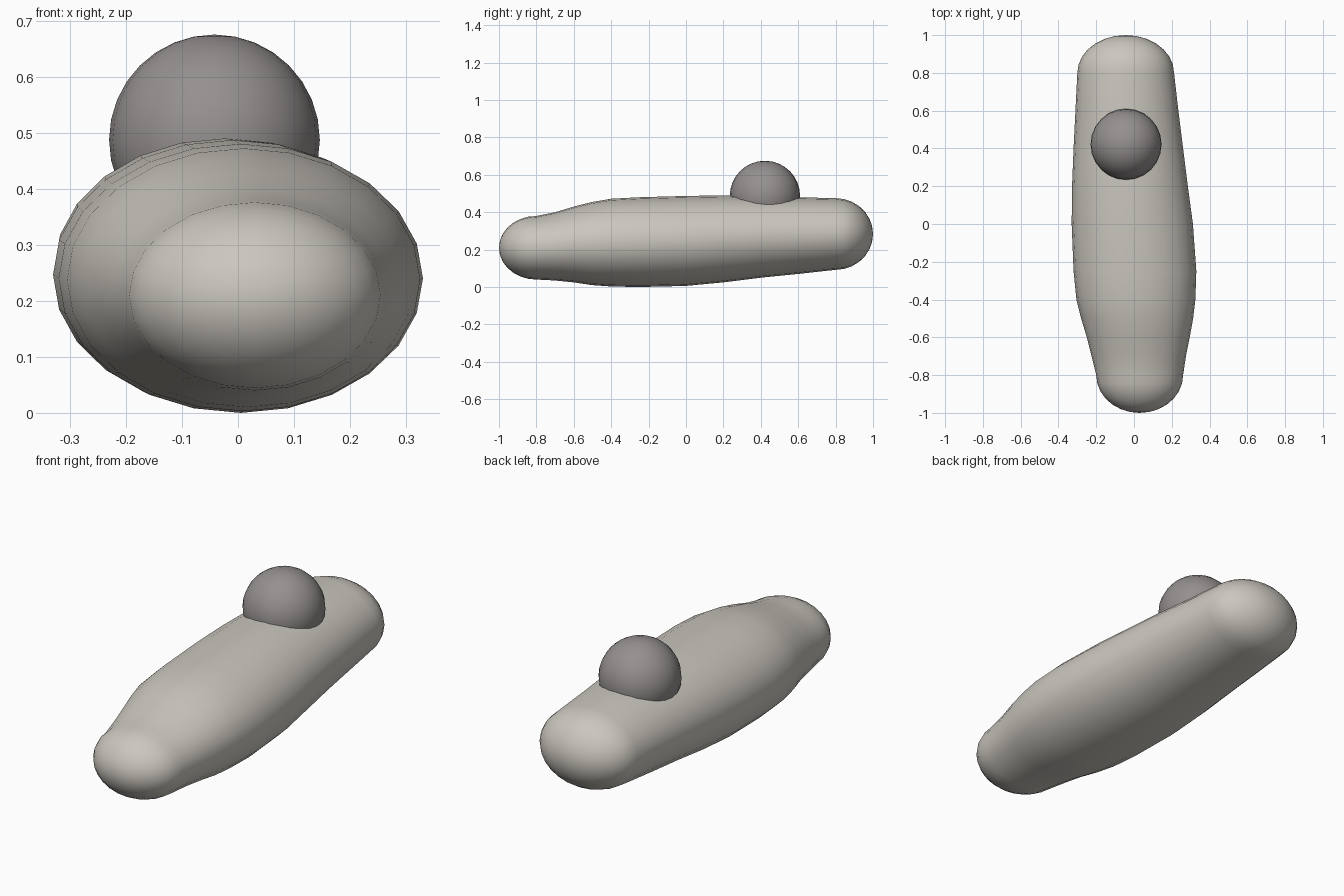
import bpy, bmesh, math

if "Cube" in bpy.data.objects:
    bpy.data.objects.remove(bpy.data.objects["Cube"])


def material(name, rgb):
    m = bpy.data.materials.new(name)
    m.diffuse_color = (*rgb, 1)
    m.use_nodes = True
    m.node_tree.nodes["Principled BSDF"].inputs["Base Color"].default_value = m.diffuse_color
    return m


def finish(bm, name, mat):
    bmesh.ops.recalc_face_normals(bm, faces=bm.faces)
    me = bpy.data.meshes.new(name)
    bm.to_mesh(me)
    bm.free()
    ob = bpy.data.objects.new(name, me)
    bpy.context.collection.objects.link(ob)
    me.materials.append(mat)
    for p in me.polygons:
        p.use_smooth = True
    return ob


stone = material("warm light grey", (0.60, 0.57, 0.52))
dark = material("mid grey", (0.30, 0.28, 0.275))

# Body sections: y, left x, right x, bottom z, top z
SECTIONS = [
    (-0.80, -0.20, 0.26, 0.04, 0.38),
    (-0.70, -0.225, 0.275, 0.035, 0.40),
    (-0.60, -0.25, 0.295, 0.025, 0.43),
    (-0.50, -0.28, 0.313, 0.01, 0.455),
    (-0.40, -0.305, 0.325, 0.003, 0.472),
    (-0.25, -0.32, 0.33, 0.0, 0.48),
    (0.00, -0.33, 0.312, 0.006, 0.487),
    (0.20, -0.328, 0.285, 0.025, 0.49),
    (0.40, -0.32, 0.26, 0.05, 0.487),
    (0.60, -0.31, 0.235, 0.07, 0.48),
    (0.80, -0.30, 0.212, 0.092, 0.475),
]
CAP, STEPS, SEG = 0.20, 7, 24


def oval(s):
    y, l, r, b, t = s
    return y, (l + r) / 2, (b + t) / 2, (r - l) / 2, (t - b) / 2


def cap(s, direction):
    # rounded end, shrinking rings along a quarter circle
    y, cx, cz, rx, rz = oval(s)
    out = []
    for i in range(1, STEPS):
        a = math.pi / 2 * i / STEPS
        k = math.cos(a)
        out.append((y + direction * CAP * math.sin(a), cx, cz, rx * k, rz * k))
    return out


rings = cap(SECTIONS[0], -1)[::-1] + [oval(s) for s in SECTIONS] + cap(SECTIONS[-1], 1)

# Long rounded body
bm = bmesh.new()
loops = []
for y, cx, cz, rx, rz in rings:
    loops.append([bm.verts.new((cx + rx * math.cos(2 * math.pi * i / SEG), y,
                                cz + rz * math.sin(2 * math.pi * i / SEG)))
                  for i in range(SEG)])
for a, b in zip(loops, loops[1:]):
    for i in range(SEG):
        j = (i + 1) % SEG
        bm.faces.new((a[i], a[j], b[j], b[i]))
for loop, ring, y in ((loops[0], rings[0], -1.0), (loops[-1], rings[-1], 1.0)):
    tip = bm.verts.new((ring[1], y, ring[2]))
    for i in range(SEG):
        bm.faces.new((loop[i], loop[(i + 1) % SEG], tip))
finish(bm, "body", stone)

# Ball set into the top of the body
bm = bmesh.new()
bmesh.ops.create_uvsphere(bm, u_segments=24, v_segments=16, radius=0.188)
bmesh.ops.translate(bm, verts=bm.verts, vec=(-0.042, 0.422, 0.487))
finish(bm, "ball", dark)
